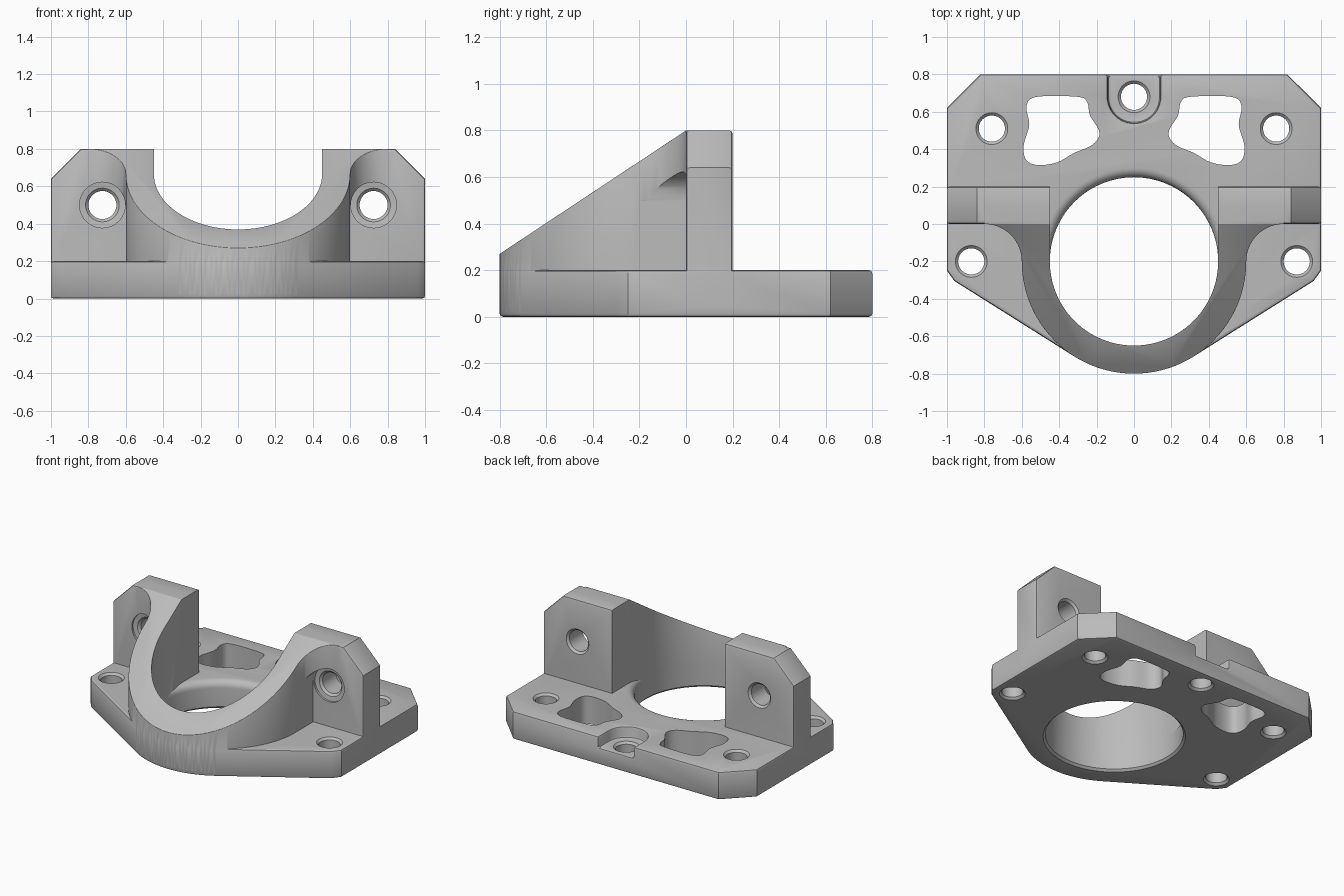
import bpy, bmesh
from math import sin, cos, pi, radians
from mathutils import Matrix, Vector

cube = bpy.data.objects.get("Cube")
if cube:
    bpy.data.objects.remove(cube, do_unlink=True)

gray = bpy.data.materials.new("plain_gray")
gray.use_nodes = True
gray.diffuse_color = (0.5, 0.5, 0.5, 1)
gray.node_tree.nodes["Principled BSDF"].inputs["Base Color"].default_value = gray.diffuse_color


def finish(name, bm):
    bmesh.ops.recalc_face_normals(bm, faces=bm.faces)
    mesh = bpy.data.meshes.new(name)
    bm.to_mesh(mesh)
    bm.free()
    mesh.materials.append(gray)
    ob = bpy.data.objects.new(name, mesh)
    bpy.context.collection.objects.link(ob)
    return ob


def prism(name, pts, lo, hi, axis="z"):
    """Extrude a 2D outline along z (xy), y (xz) or x (yz)."""
    place = {"z": lambda a, b, c: (a, b, c), "y": lambda a, b, c: (a, c, b),
             "x": lambda a, b, c: (c, a, b)}[axis]
    bm = bmesh.new()
    face = bm.faces.new([bm.verts.new(place(a, b, lo)) for a, b in pts])
    new = bmesh.ops.extrude_face_region(bm, geom=[face])["geom"]
    shift = Vector(place(0, 0, hi - lo))
    bmesh.ops.translate(bm, vec=shift, verts=[v for v in new if isinstance(v, bmesh.types.BMVert)])
    return finish(name, bm)


def lathe(name, profile, at, segs=48, along_y=False):
    """Stack of circles from (radius, height) pairs, capped at both ends."""
    bm = bmesh.new()
    rings = [[bm.verts.new((r * cos(2 * pi * i / segs), r * sin(2 * pi * i / segs), h))
              for i in range(segs)] for r, h in profile]
    for a, b in zip(rings, rings[1:]):
        for i in range(segs):
            j = (i + 1) % segs
            bm.faces.new((a[i], a[j], b[j], b[i]))
    bm.faces.new(rings[0])
    bm.faces.new(rings[-1])
    turn = Matrix.Rotation(radians(-90), 4, "X") if along_y else Matrix()
    bmesh.ops.transform(bm, matrix=Matrix.Translation(at) @ turn, verts=bm.verts)
    return finish(name, bm)


def apply(ob):
    deps = bpy.context.evaluated_depsgraph_get()
    mesh = bpy.data.meshes.new_from_object(ob.evaluated_get(deps))
    ob.modifiers.clear()
    ob.data = mesh


def combine(ob, other, op="DIFFERENCE"):
    mod = ob.modifiers.new("combine", "BOOLEAN")
    mod.operation, mod.solver, mod.object = op, "EXACT", other
    apply(ob)
    bpy.data.objects.remove(other, do_unlink=True)


def bevel(ob, width, segs, angle):
    mod = ob.modifiers.new("soften", "BEVEL")
    mod.width, mod.segments, mod.limit_method = width, segs, "ANGLE"
    mod.angle_limit = radians(angle)
    apply(ob)


def arc(cx, cy, r, start, end, n):
    return [(cx + r * cos(radians(start + (end - start) * i / n)),
             cy + r * sin(radians(start + (end - start) * i / n))) for i in range(n + 1)]


def smooth_loop(pts, n=5):
    """Closed rounded curve through the points."""
    out = []
    for i in range(len(pts)):
        p = [Vector(pts[(i + k) % len(pts)]) for k in (-1, 0, 1, 2)]
        for s in range(n):
            t = s / n
            v = p[1] + (p[2] - p[0]) * t / 2 + (p[0] - 2.5 * p[1] + 2 * p[2] - p[3] / 2) * t * t \
                + (1.5 * (p[1] - p[2]) + (p[3] - p[0]) / 2) * t ** 3
            out.append((v.x, v.y))
    return out


CY, T, BORE, RIM = -0.2, 0.2, 0.45, 0.6

# Base plate with flared bore
half = [(1, -0.25), (1, 0.62), (0.82, 0.8)]
base = prism("bracket", arc(0, CY, RIM, -122.2, -57.8, 32) + [(0.96, -0.305)] + half
             + [(-x, y) for x, y in reversed(half)] + [(-0.96, -0.305)], 0, T)

# Open slot at the back edge, rounded inside
slot = prism("slot_cutter", arc(0, 0.68, 0.14, -180, 0, 24) + [(0.14, 0.9), (-0.14, 0.9)], 0.12, 0.4)
combine(base, slot)
bevel(base, 0.014, 2, 50)

flare = [(0.05 * (1 - cos(a)), 0.05 * sin(a)) for a in (radians(15 * k) for k in range(7))]
bore = [(BORE + 0.015, -0.01), (BORE + 0.015, 0), (BORE, 0.015)]
bore += [(BORE + dr, T - 0.05 + dz) for dr, dz in flare] + [(BORE + 0.05, 0.3)]
combine(base, lathe("bore_cutter", bore, (0, CY, 0), 96))


# Screw holes, chamfered at both ends
def screw_hole(x, y, top):
    combine(base, lathe("hole_cutter", [(0.085, -0.02), (0.085, 0), (0.07, 0.015),
                                        (0.07, top - 0.015), (0.085, top), (0.085, top + 0.02)], (x, y, 0)))


screw_hole(0, 0.68, 0.12)
window = [(0.3, 0.68), (0.52, 0.68), (0.575, 0.63), (0.56, 0.53), (0.59, 0.42), (0.575, 0.34),
          (0.51, 0.315), (0.41, 0.33), (0.32, 0.38), (0.22, 0.425), (0.185, 0.49), (0.235, 0.58), (0.25, 0.65)]
for side in (1, -1):
    screw_hole(side * 0.76, 0.51, T)
    screw_hole(side * 0.87, CY, T)
    combine(base, prism("window_cutter", smooth_loop([(side * x, y) for x, y in window]), -0.1, 0.4))

# Upright wall with clipped corners
upper = prism("upright", [(-1, 0.03), (1, 0.03), (1, 0.64), (0.84, 0.8), (-0.84, 0.8), (-1, 0.64)], 0, T, "y")
bevel(upper, 0.014, 2, 50)

# Sloping collar around the bore, with curved webs into the wall
collar = prism("collar", arc(0, CY, RIM, -180, 0, 64) + [(RIM, 0.1), (-RIM, 0.1)], 0.03, 1)
for side in (1, -1):
    curve = arc(0.8, CY, 0.2, 180, 90, 14)
    web = prism("web", [(side * x, y) for x, y in curve + [(0.8, 0.1), (0.5, 0.1), (0.5, CY)]], 0.5, 1)
    combine(collar, web, "UNION")
combine(collar, prism("slope_cutter", [(-0.9, 0.204), (0, 0.8), (0.3, 0.8), (0.3, 2), (-0.9, 2)], -2, 2, "x"))
inner = arc(0, CY, BORE, -180, 0, 48)
channel = inner + [(BORE, 0.4), (-BORE, 0.4)]
combine(collar, prism("channel_cutter", channel, -0.1, 2))
bevel(collar, 0.025, 3, 50)
combine(upper, prism("channel_cutter", channel, -0.1, 2))
combine(upper, collar, "UNION")

# Wall holes with round clearance in front
for side in (1, -1):
    combine(upper, lathe("wall_hole_cutter", [(0.122, -0.6), (0.122, 0.015), (0.09, 0.02), (0.075, 0.035),
                                              (0.075, 0.185), (0.09, 0.2), (0.09, 0.3)],
                         (side * 0.725, 0, 0.5), along_y=True))

combine(base, upper, "UNION")

bpy.ops.object.select_all(action="DESELECT")
base.select_set(True)
bpy.context.view_layer.objects.active = base
bpy.ops.object.shade_smooth_by_angle(angle=radians(32))
